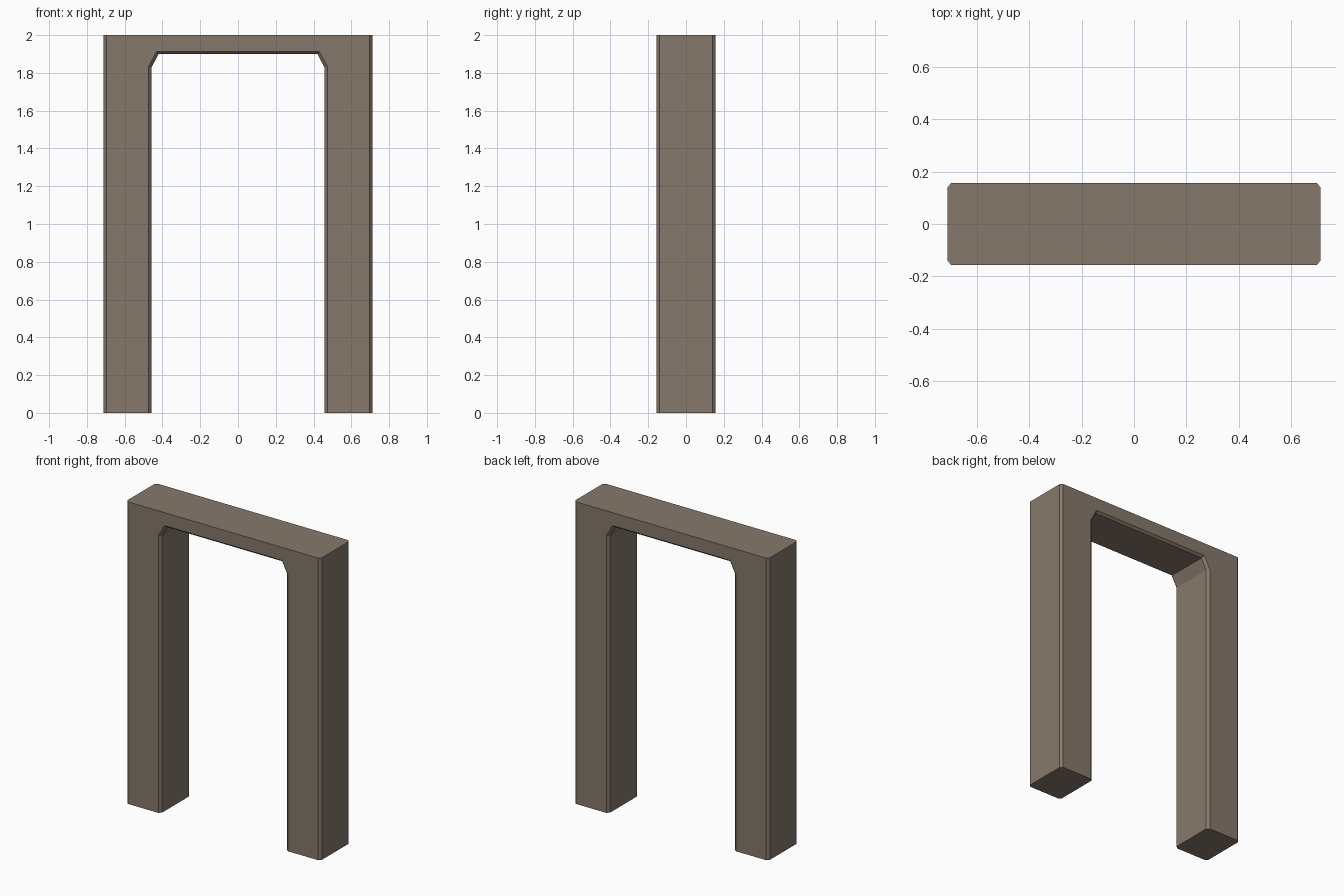
import bpy, bmesh

if "Cube" in bpy.data.objects:
    bpy.data.objects.remove(bpy.data.objects["Cube"])

# Half outlines (x, z) of the frame, right side, from outer foot round to lintel underside
WIDE = [(0.712, 0.0), (0.712, 2.0)]            # outer edge at mid depth
FACE = [(0.697, 0.0), (0.697, 2.0)]            # outer edge on front/back face
WIDE_IN = [(0.421, 1.90), (0.458, 1.828), (0.458, 0.0)]   # opening at mid depth
FACE_IN = [(0.430, 1.914), (0.474, 1.833), (0.474, 0.0)]  # opening on front/back face


def outline(outer, inner):
    """Closed U-shaped loop, mirrored across x = 0."""
    right = outer[:1] + list(reversed(inner))
    left = [(-x, z) for x, z in reversed(right)]
    top = [(-outer[1][0], outer[1][1]), outer[1]]
    return right + left + top


# Slices through the depth: the chamfer lies between the first and last pairs
slices = [
    (-0.156, outline(FACE, FACE_IN)),
    (-0.140, outline(WIDE, WIDE_IN)),
    (0.140, outline(WIDE, WIDE_IN)),
    (0.156, outline(FACE, FACE_IN)),
]

bm = bmesh.new()
rings = [[bm.verts.new((x, y, z)) for x, z in pts] for y, pts in slices]
for a, b in zip(rings, rings[1:]):
    for i in range(len(a)):
        j = (i + 1) % len(a)
        bm.faces.new((a[i], a[j], b[j], b[i]))
bm.faces.new(rings[0])
bm.faces.new(rings[-1])
bmesh.ops.recalc_face_normals(bm, faces=bm.faces[:])

mesh = bpy.data.meshes.new("door_frame")
bm.to_mesh(mesh)
bm.free()

# Single brown-grey wood colour
mat = bpy.data.materials.new("brown grey wood")
mat.diffuse_color = (0.238, 0.191, 0.147, 1.0)
mat.use_nodes = True
mat.node_tree.nodes["Principled BSDF"].inputs["Base Color"].default_value = mat.diffuse_color
mesh.materials.append(mat)

frame = bpy.data.objects.new("door_frame", mesh)
bpy.context.collection.objects.link(frame)
